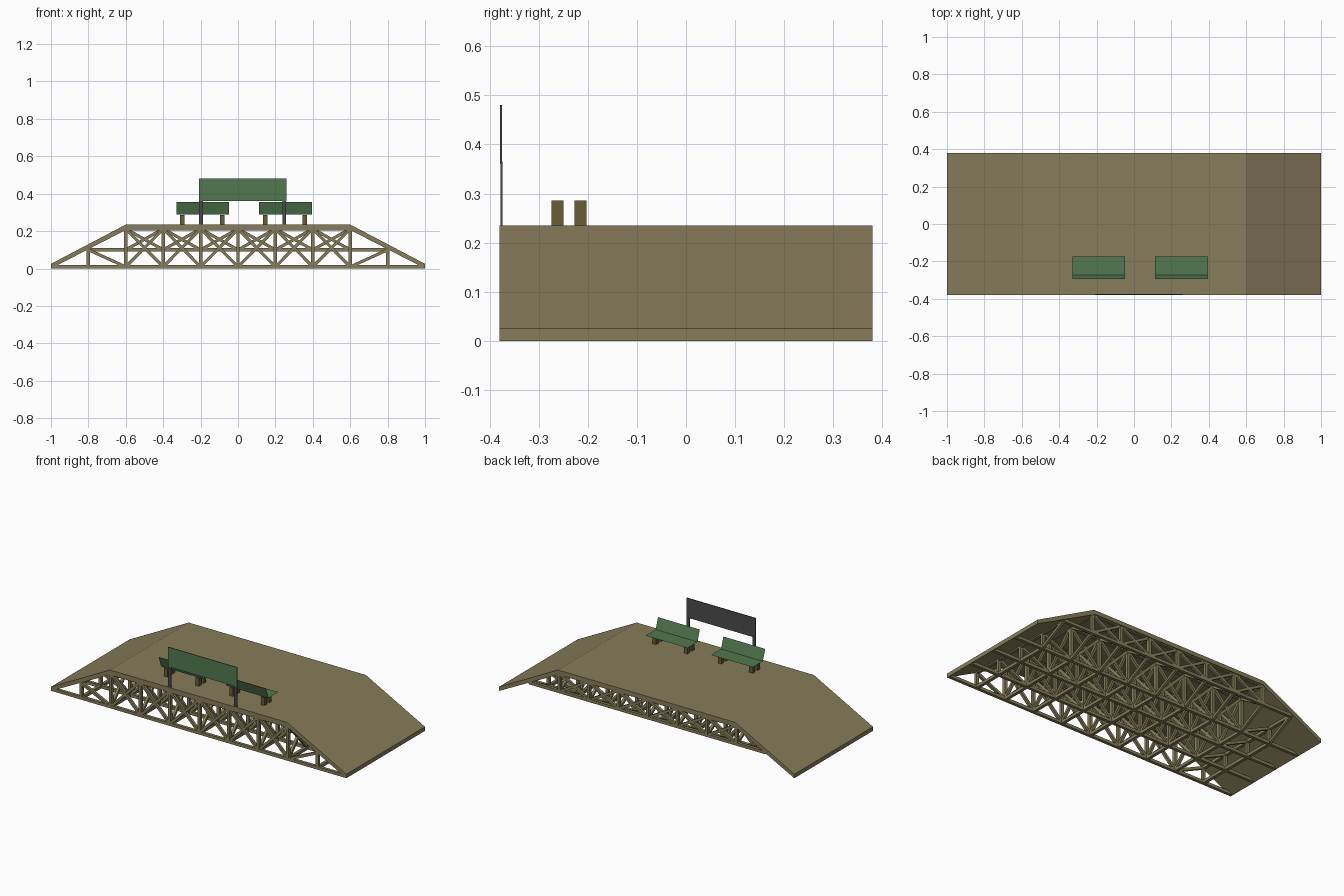
import bpy, bmesh
from mathutils import Vector, Matrix

if "Cube" in bpy.data.objects:
    bpy.data.objects.remove(bpy.data.objects["Cube"])


def mat(name, col):
    m = bpy.data.materials.new(name)
    m.diffuse_color = (*col, 1)
    m.use_nodes = True
    m.node_tree.nodes["Principled BSDF"].inputs["Base Color"].default_value = m.diffuse_color
    return m


WOOD = mat("tan wood", (0.245, 0.205, 0.103))
LEGS = mat("dark olive wood", (0.13, 0.11, 0.035))
GREEN = mat("bench green", (0.085, 0.19, 0.08))
GREY = mat("dark grey metal", (0.07, 0.07, 0.075))


def finish(name, bm, *mats):
    me = bpy.data.meshes.new(name)
    bm.normal_update()
    bm.to_mesh(me)
    bm.free()
    for m in mats:
        me.materials.append(m)
    ob = bpy.data.objects.new(name, me)
    bpy.context.collection.objects.link(ob)
    return ob


def box(bm, x0, x1, y0, y1, z0, z1):
    c = Vector(((x0 + x1) / 2, (y0 + y1) / 2, (z0 + z1) / 2))
    s = Matrix.Diagonal((x1 - x0, y1 - y0, z1 - z0, 1))
    bmesh.ops.create_cube(bm, size=1, matrix=Matrix.Translation(c) @ s)


def beam(bm, a, b, w=0.018):
    # square timber between two points
    a, b = Vector(a), Vector(b)
    d = b - a
    up = Vector((0, 0, 1)) if abs(d.z) < 0.99 * d.length else Vector((0, 1, 0))
    side = d.cross(up).normalized()
    rot = Matrix((side, side.cross(d).normalized(), d.normalized())).transposed().to_4x4()
    m = Matrix.Translation((a + b) / 2) @ rot @ Matrix.Diagonal((w, w, d.length, 1))
    bmesh.ops.create_cube(bm, size=1, matrix=m)


def extrude_profile(name, pts, axis, depth, m):
    # closed profile swept along the y axis
    bm = bmesh.new()
    f = bm.faces.new([bm.verts.new((x, axis, z)) for x, z in pts])
    r = bmesh.ops.extrude_face_region(bm, geom=[f])
    vs = [v for v in r["geom"] if isinstance(v, bmesh.types.BMVert)]
    bmesh.ops.translate(bm, verts=vs, vec=(0, depth, 0))
    bmesh.ops.recalc_face_normals(bm, faces=bm.faces)
    return finish(name, bm, m)


# deck with a ramp at each end
extrude_profile("deck", [(-1, 0), (-1, 0.025), (-0.6, 0.235), (0.6, 0.235), (1, 0.025),
                         (1, 0), (0.592, 0.21), (-0.592, 0.21)], -0.38, 0.76, WOOD)

ROWS = [-0.37, -0.185, 0, 0.185]
XS = [round(-0.6 + 0.2 * i, 2) for i in range(7)]
B, M, T = 0.009, 0.1, 0.212      # bottom, middle and top heights

# lengthwise trusses standing on the ground
bm = bmesh.new()
for y in ROWS:
    beam(bm, (-1, y, B), (1, y, B))
    beam(bm, (-0.6, y, T), (0.6, y, T))
    for x in XS:
        beam(bm, (x, y, 0), (x, y, T))
    for x in XS[:-1]:
        beam(bm, (x, y, B), (x + 0.2, y, T), 0.016)
        beam(bm, (x, y, T), (x + 0.2, y, B), 0.016)
    for s in (-1, 1):
        beam(bm, (0.8 * s, y, 0), (0.8 * s, y, 0.11))
        beam(bm, (0.8 * s, y, M), (0.6 * s, y, B), 0.016)
finish("long_truss", bm, WOOD)

# shallow truss along the back
bm = bmesh.new()
y = 0.365
beam(bm, (-0.8, y, M), (0.8, y, M))
beam(bm, (-0.6, y, T), (0.6, y, T))
for x in XS:
    beam(bm, (x, y, M), (x, y, T))
for x in XS[:-1]:
    beam(bm, (x, y, M), (x + 0.2, y, T), 0.016)
    beam(bm, (x, y, T), (x + 0.2, y, M), 0.016)
finish("back_truss", bm, WOOD)

# crosswise frames
bm = bmesh.new()
for x in XS:
    beam(bm, (x, ROWS[0], B), (x, ROWS[-1], B))
    beam(bm, (x, ROWS[0], T), (x, y, T))
    for a, b in zip(ROWS, ROWS[1:]):
        beam(bm, (x, a, B), (x, b, T), 0.016)
        beam(bm, (x, a, T), (x, b, B), 0.016)
    beam(bm, (x, ROWS[-1], B), (x, y, M), 0.016)
    beam(bm, (x, ROWS[-1], T), (x, y, M), 0.016)
for s in (-1, 1):
    beam(bm, (0.8 * s, ROWS[0], B), (0.8 * s, ROWS[-1], B))
    beam(bm, (0.8 * s, ROWS[0], M), (0.8 * s, y, M))
    beam(bm, (0.8 * s, ROWS[-1], B), (0.8 * s, y, M), 0.016)
finish("cross_frames", bm, WOOD)

# two benches: thin seat and leaning back, four block legs each
for side, x0 in (("left", -0.33), ("right", 0.113)):
    x1 = x0 + 0.283
    bm = bmesh.new()
    rows = [[bm.verts.new((x, yy, z)) for x in (x0, x1)]
            for yy, z in ((-0.175, 0.288), (-0.272, 0.288), (-0.295, 0.355))]
    for p, q in zip(rows, rows[1:]):
        bm.faces.new((q[0], q[1], p[1], p[0]))
    r = bmesh.ops.solidify(bm, geom=bm.faces[:], thickness=0.003)
    bmesh.ops.recalc_face_normals(bm, faces=bm.faces)
    finish(side + "_bench_seat", bm, GREEN)
    bm = bmesh.new()
    for lx in (x0 + 0.032, x0 + 0.245):
        for ly in (-0.262, -0.215):
            box(bm, lx - 0.012, lx + 0.012, ly - 0.012, ly + 0.012, 0.232, 0.286)
    finish(side + "_bench_legs", bm, LEGS)

# signboard: green front, grey back
bm = bmesh.new()
box(bm, -0.208, 0.258, -0.379, -0.375, 0.36, 0.48)
bm.normal_update()
for f in bm.faces:
    f.material_index = 0 if f.normal.y < -0.5 else 1
finish("signboard", bm, GREEN, GREY)

# sign posts
bm = bmesh.new()
for x in (-0.198, 0.247):
    box(bm, x - 0.01, x + 0.01, -0.378, -0.374, 0.23, 0.365)
finish("sign_posts", bm, GREY)
